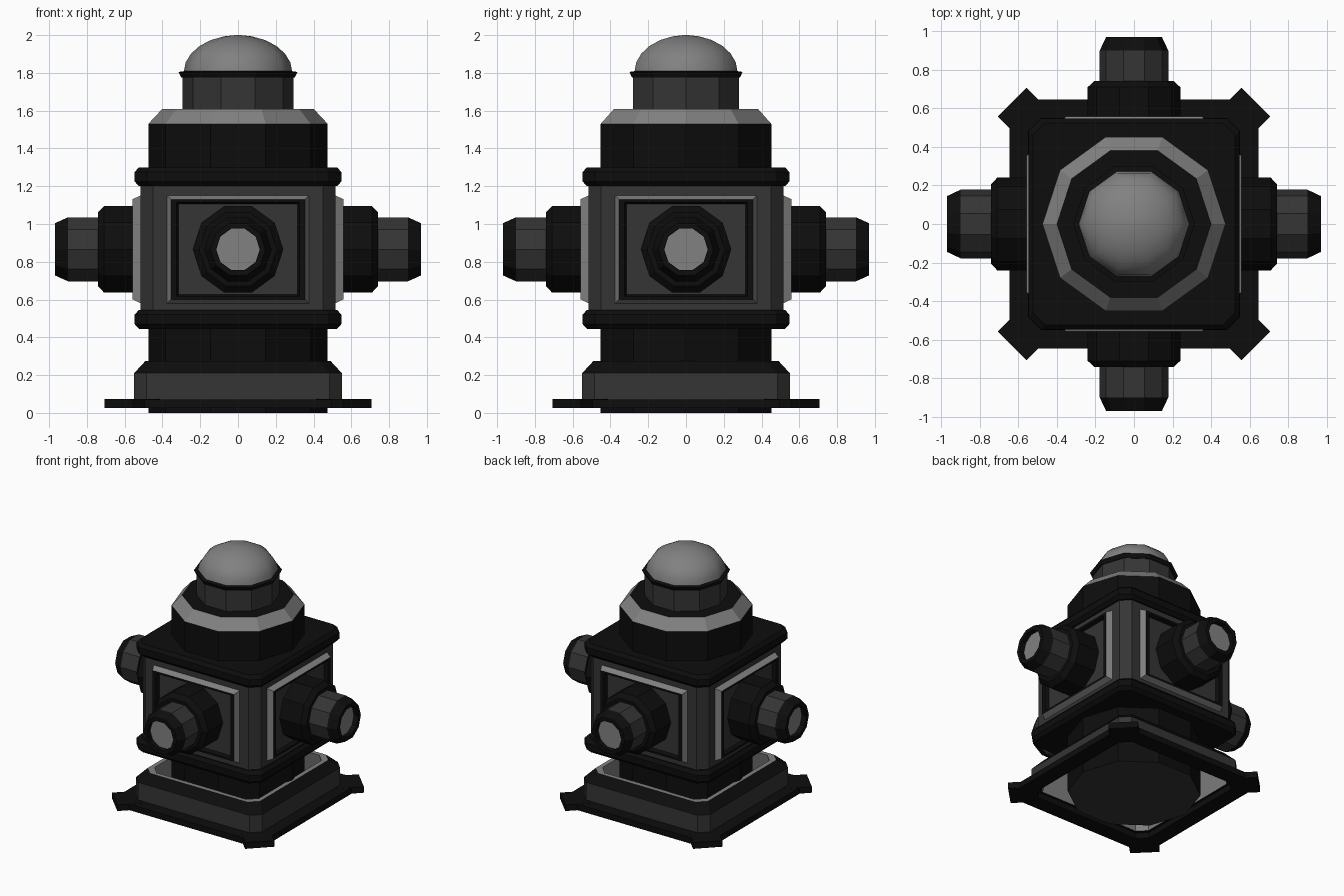
import bpy, bmesh, math
from mathutils import Matrix

cube = bpy.data.objects.get("Cube")
if cube:
    bpy.data.objects.remove(cube, do_unlink=True)


def material(name, value):
    m = bpy.data.materials.new(name)
    m.use_nodes = True
    m.diffuse_color = (value, value, value, 1)
    m.node_tree.nodes["Principled BSDF"].inputs["Base Color"].default_value = (value, value, value, 1)
    return m


MATS = [material("black paint", 0.004), material("dark grey paint", 0.035),
        material("light grey paint", 0.22)]
BLACK, DARK, LIGHT = range(3)


def decagon(r):
    return [(r * math.cos(a * math.pi / 5), r * math.sin(a * math.pi / 5)) for a in range(10)]


def rectangle(w, h):
    return [(w, -h), (w, h), (-w, h), (-w, -h)]


def square(s, cut=0.065):
    b = s - cut
    return [(s, -b), (s, b), (b, s), (-b, s), (-s, b), (-s, -b), (-b, -s), (b, -s)]


def loft(name, sections, bands, matrix=Matrix(), bottom=None, top=None, ring=False):
    """Bridge outlines given as (points, height); bands gives a colour per strip."""
    bm = bmesh.new()
    loops = [[bm.verts.new((x, y, z)) for x, y in pts] for pts, z in sections]
    pairs = list(zip(loops, loops[1:]))
    if ring:
        pairs.append((loops[-1], loops[0]))
    for (a, b), mat in zip(pairs, bands):
        for i in range(len(a)):
            j = (i + 1) % len(a)
            bm.faces.new((a[i], a[j], b[j], b[i])).material_index = mat
    if bottom is not None:
        bm.faces.new(loops[0][::-1]).material_index = bottom
    if top is not None:
        bm.faces.new(loops[-1]).material_index = top
    bmesh.ops.recalc_face_normals(bm, faces=bm.faces)
    bm.transform(matrix)
    mesh = bpy.data.meshes.new(name)
    bm.to_mesh(mesh)
    bm.free()
    for m in MATS:
        mesh.materials.append(m)
    obj = bpy.data.objects.new(name, mesh)
    bpy.context.collection.objects.link(obj)
    return obj


# Central column with bevelled shoulder and neck
loft("column", [(decagon(0.475), 0), (decagon(0.475), 1.53), (decagon(0.4), 1.61),
                (decagon(0.295), 1.61), (decagon(0.295), 1.78)],
     [BLACK, LIGHT, BLACK, DARK], bottom=DARK, top=BLACK)
loft("cap_rim", [(decagon(0.3), 1.775), (decagon(0.315), 1.805), (decagon(0.28), 1.81)],
     [BLACK, BLACK], bottom=BLACK, top=BLACK)

# Smooth dome
steps = 6
arc = [i * math.pi / 2 / steps for i in range(steps)]
dome = loft("dome", [(decagon(0.287 * math.cos(a)), 1.805 + 0.195 * math.sin(a)) for a in arc]
            + [(decagon(0.015), 2.0)], [LIGHT] * steps, top=LIGHT)
for p in dome.data.polygons:
    p.use_smooth = True

# Square body between two flanges
loft("body", [(square(0.515), 0.54), (square(0.515), 1.205)], [DARK], bottom=BLACK, top=BLACK)
for name, z in (("lower_flange", 0.445), ("upper_flange", 1.2)):
    loft(name, [(square(0.525), z), (square(0.547), z + 0.025),
                (square(0.547), z + 0.075), (square(0.525), z + 0.1)],
         [BLACK] * 3, bottom=BLACK, top=BLACK)

# Hollow plinth and base plate
loft("plinth", [(square(0.55), 0.07), (square(0.55), 0.21), (square(0.49), 0.275),
                (square(0.455), 0.275), (square(0.5), 0.07)],
     [DARK, BLACK, LIGHT, LIGHT, BLACK], ring=True)
loft("base_plate", [(square(0.645), 0.025), (square(0.645), 0.072),
                    (square(0.52), 0.072), (square(0.52), 0.025)], [BLACK] * 4, ring=True)

# Panels, nozzles and corner tabs, repeated on four sides
for k, side in enumerate(("front", "left", "back", "right")):
    spin = Matrix.Rotation(k * math.pi / 2, 4, 'Z')
    face = spin @ Matrix.Translation((0, 0, 0.866)) @ Matrix.Rotation(math.pi / 2, 4, 'X')
    loft(side + "_panel",
         [(rectangle(0.378, 0.288), 0.51), (rectangle(0.355, 0.265), 0.558),
          (rectangle(0.325, 0.25), 0.558), (rectangle(0.315, 0.24), 0.53)],
         [LIGHT, BLACK, BLACK], face, top=DARK)
    loft(side + "_nozzle",
         [(decagon(0.24), 0.52), (decagon(0.24), 0.71), (decagon(0.205), 0.742),
          (decagon(0.178), 0.742), (decagon(0.178), 0.9), (decagon(0.145), 0.97),
          (decagon(0.115), 0.97), (decagon(0.115), 0.93)],
         [BLACK, BLACK, BLACK, DARK, BLACK, BLACK, BLACK], face, top=LIGHT)
    diagonal = spin @ Matrix.Rotation(math.pi / 4, 4, 'Z') @ Matrix.Translation((0.794, 0, 0))
    loft(side + "_corner_tab", [(rectangle(0.1, 0.106), 0.025), (rectangle(0.1, 0.106), 0.073)],
         [BLACK], diagonal, bottom=BLACK, top=BLACK)
